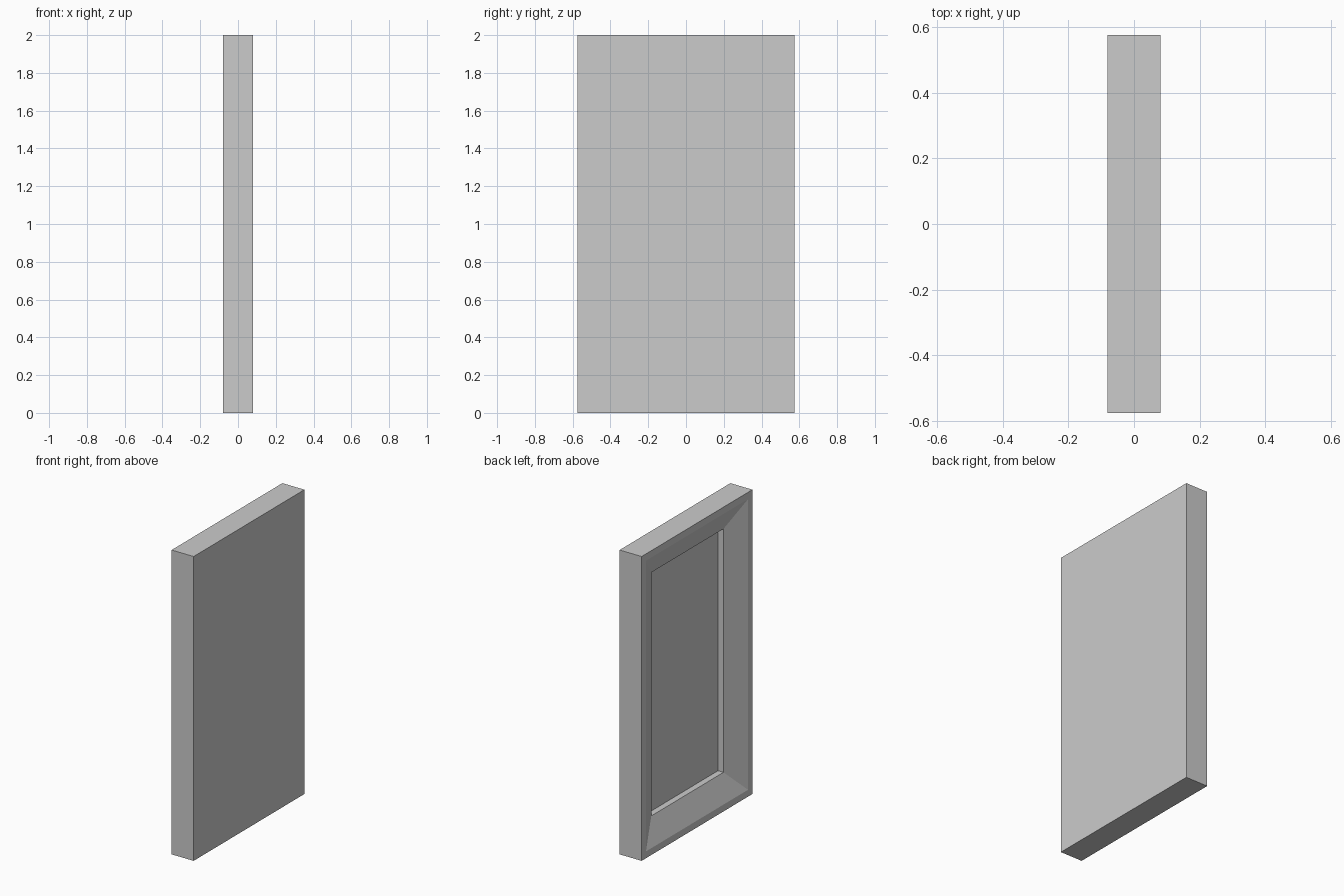
import bpy, bmesh

if "Cube" in bpy.data.objects:
    bpy.data.objects.remove(bpy.data.objects["Cube"])

HALF_Y, HEIGHT, HALF_X = 0.575, 2.0, 0.08


def ring(bm, inset, x):
    """Rectangle in the YZ plane, inset from the outer edge."""
    y, lo, hi = HALF_Y - inset, inset, HEIGHT - inset
    return [bm.verts.new((x, a, b)) for a, b in ((-y, lo), (y, lo), (y, hi), (-y, hi))]


def finish(bm, name):
    bmesh.ops.recalc_face_normals(bm, faces=bm.faces)
    mesh = bpy.data.meshes.new(name)
    bm.to_mesh(mesh)
    bm.free()
    bpy.context.collection.objects.link(bpy.data.objects.new(name, mesh))


# Mitred frame: profile of (inset, x) swept around the rectangle
profile = [(0, HALF_X), (0, -HALF_X), (0.045, -HALF_X),
           (0.20, -0.01), (0.20, 0.03), (0.20, HALF_X)]
bm = bmesh.new()
rings = [ring(bm, i, x) for i, x in profile]
for a, b in zip(rings, rings[1:] + rings[:1]):
    for k in range(4):
        n = (k + 1) % 4
        bm.faces.new((a[k], a[n], b[n], b[k]))
finish(bm, "frame")

# Recessed panel, flush with the frame at the back
bm = bmesh.new()
front, back = ring(bm, 0.20, 0.03), ring(bm, 0.20, HALF_X)
bm.faces.new(front)
bm.faces.new(back)
finish(bm, "panel")
bpy.data.objects["panel"].data.flip_normals() if bpy.data.objects["panel"].data.polygons[0].normal.x > 0 else None
